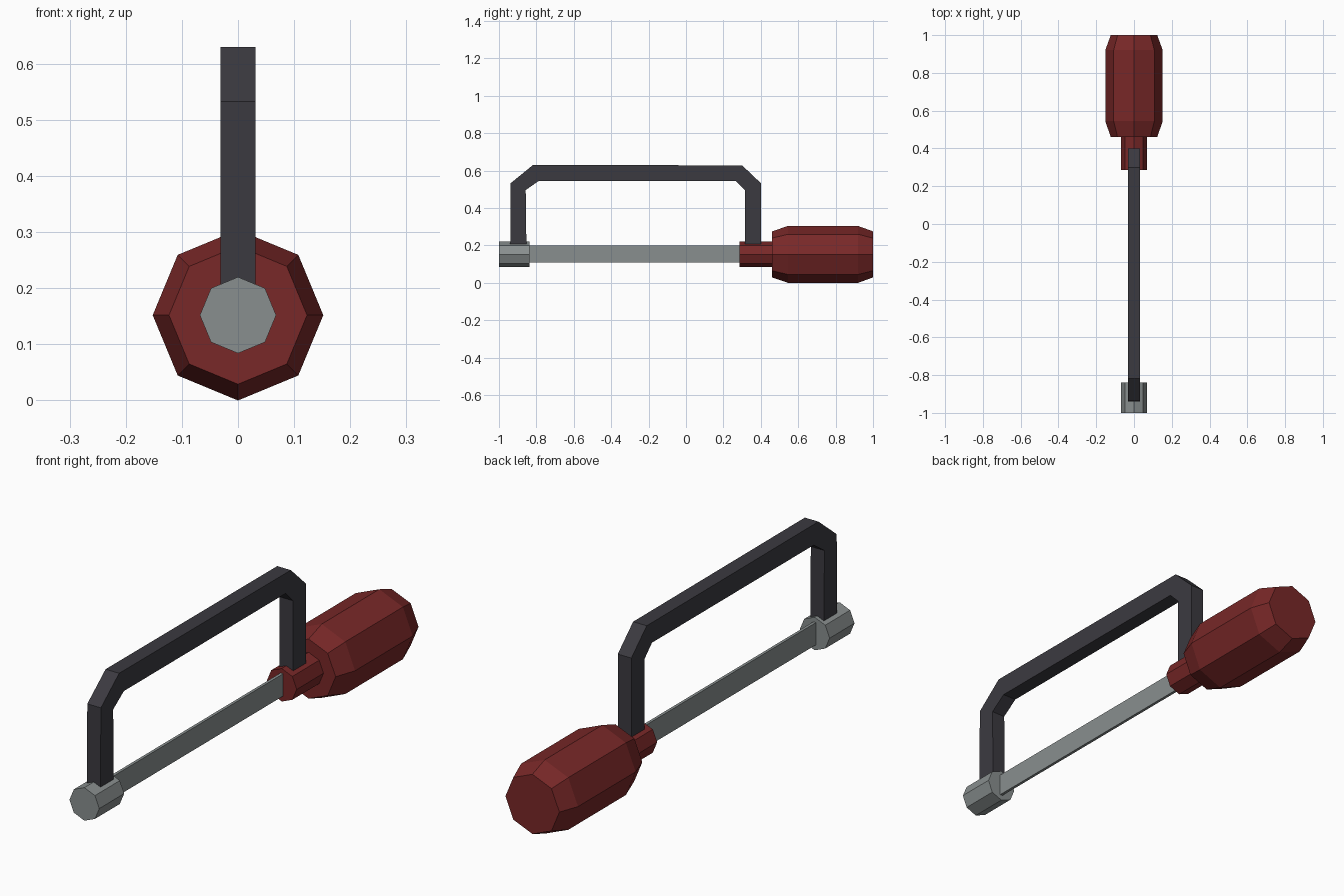
import bpy
import bmesh
from math import cos, sin, pi

cube = bpy.data.objects.get("Cube")
if cube:
    bpy.data.objects.remove(cube, do_unlink=True)

AXIS_Z = 0.152  # height of the handle and blade axis


def material(name, rgb):
    mat = bpy.data.materials.new(name)
    mat.use_nodes = True
    mat.diffuse_color = (*rgb, 1)
    mat.node_tree.nodes["Principled BSDF"].inputs["Base Color"].default_value = (*rgb, 1)
    return mat


red = material("dark red", (0.19, 0.021, 0.021))
steel = material("steel grey", (0.25, 0.275, 0.275))
black = material("charcoal", (0.044, 0.042, 0.051))


def finish(name, bm, mat):
    bmesh.ops.recalc_face_normals(bm, faces=bm.faces)
    mesh = bpy.data.meshes.new(name)
    bm.to_mesh(mesh)
    bm.free()
    mesh.materials.append(mat)
    obj = bpy.data.objects.new(name, mesh)
    bpy.context.collection.objects.link(obj)
    return obj


def turned(name, profile, mat, sides=8):
    """Faceted solid along y from (y, radius) rings."""
    bm = bmesh.new()
    rings = []
    for y, r in profile:
        angles = [2 * pi * i / sides for i in range(sides)]
        rings.append([bm.verts.new((r * cos(a), y, AXIS_Z + r * sin(a))) for a in angles])
    for a, b in zip(rings, rings[1:]):
        for i in range(sides):
            j = (i + 1) % sides
            bm.faces.new((a[i], a[j], b[j], b[i]))
    bm.faces.new(rings[0])
    bm.faces.new(rings[-1])
    return finish(name, bm, mat)


def strip(name, outer, inner, half_width, mat):
    """Bar bounded by matching outer and inner (y, z) paths, given width in x."""
    bm = bmesh.new()
    sections = []
    for o, i in zip(outer, inner):
        corners = ((-1, o), (1, o), (1, i), (-1, i))
        sections.append([bm.verts.new((s * half_width, *p)) for s, p in corners])
    for a, b in zip(sections, sections[1:]):
        for k in range(4):
            m = (k + 1) % 4
            bm.faces.new((a[k], a[m], b[m], b[k]))
    bm.faces.new(sections[0])
    bm.faces.new(sections[-1])
    return finish(name, bm, mat)


# Grip, its collar and the front blade holder
turned("handle", [(0.46, 0.123), (0.545, 0.152), (0.92, 0.152), (1.0, 0.123)], red)
turned("handle_collar", [(0.285, 0.068), (0.47, 0.068)], red)
turned("front_holder", [(-1.0, 0.068), (-0.838, 0.068)], steel)

# Bowed frame
strip("frame",
      [(-0.94, 0.17), (-0.937, 0.533), (-0.818, 0.63), (0.30, 0.628), (0.40, 0.533), (0.40, 0.17)],
      [(-0.853, 0.17), (-0.857, 0.496), (-0.787, 0.545), (0.266, 0.545), (0.315, 0.496), (0.315, 0.17)],
      0.031, black)

# Thin blade between the two holders
strip("blade", [(-0.86, 0.2), (0.31, 0.2)], [(-0.86, 0.108), (0.31, 0.108)], 0.006, steel)
